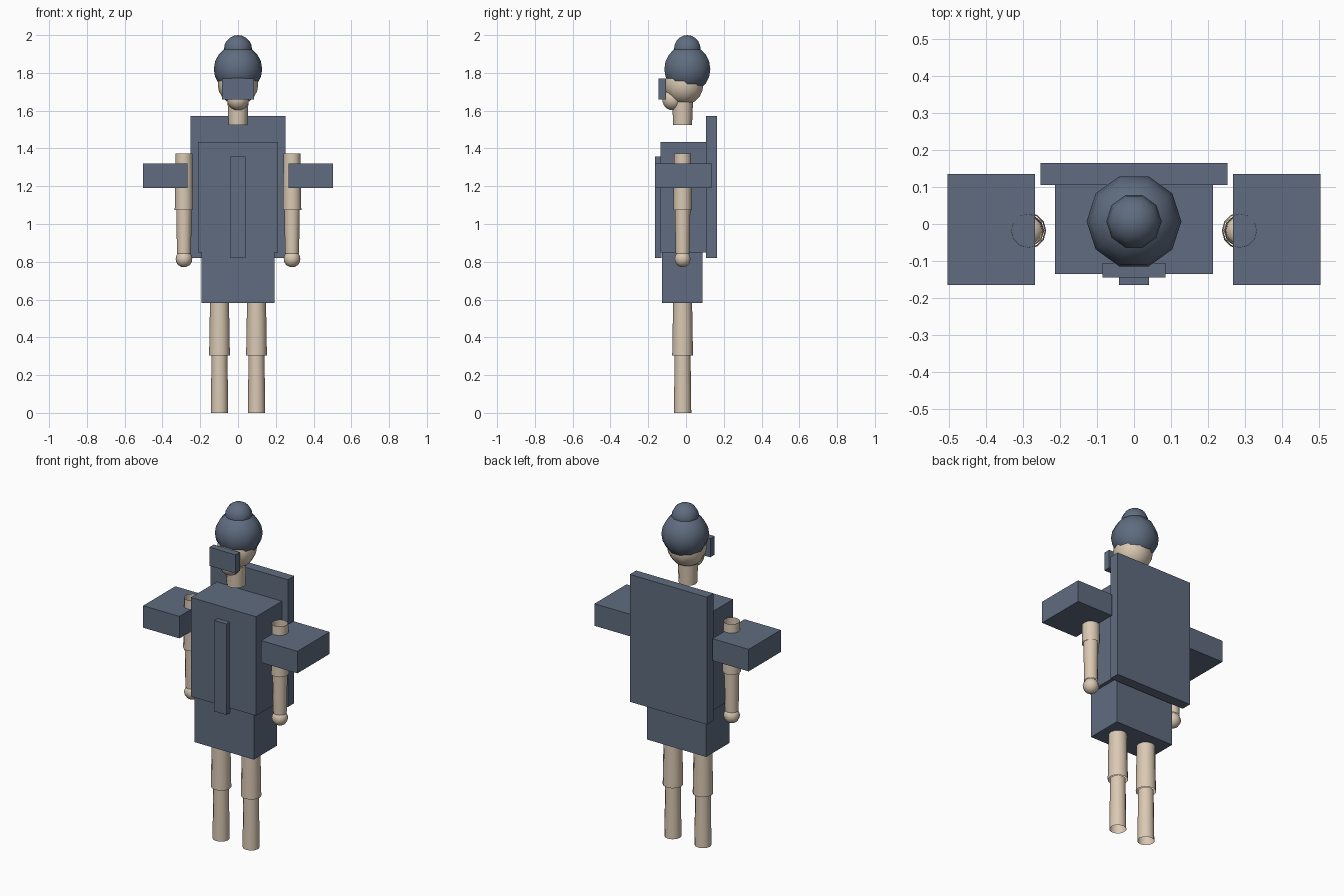
import bpy
import math

cube = bpy.data.objects.get("Cube")
if cube:
    bpy.data.objects.remove(cube, do_unlink=True)


def make_material(name, rgb):
    mat = bpy.data.materials.new(name)
    mat.use_nodes = True
    mat.diffuse_color = (*rgb, 1)
    mat.node_tree.nodes["Principled BSDF"].inputs["Base Color"].default_value = (*rgb, 1)
    return mat


SLATE = make_material("slate_blue", (0.115, 0.15, 0.215))
SKIN = make_material("skin", (0.70, 0.58, 0.45))
BODY_Y = -0.018


def finish(name, mat, smooth=False):
    obj = bpy.context.object
    obj.name = obj.data.name = name
    obj.data.materials.append(mat)
    if smooth:
        bpy.ops.object.shade_smooth_by_angle(angle=math.radians(50))
    return obj


def box(name, x, y, z):
    """Box from its (min, max) range on each axis."""
    bpy.ops.mesh.primitive_cube_add(size=1)
    obj = finish(name, SLATE)
    for v in obj.data.vertices:
        v.co = [(r[0] + r[1]) / 2 + c * (r[1] - r[0]) for r, c in zip((x, y, z), v.co)]


def ball(name, mat, centre, radius):
    bpy.ops.mesh.primitive_uv_sphere_add(segments=10, ring_count=10,
                                         radius=radius, location=centre)
    # turn the ball so that a corner points sideways
    bpy.context.object.rotation_euler.z = math.pi / 2
    finish(name, mat, True)


def tube(name, x, z0, z1, r0, r1):
    """Open-ended tapered tube standing between two heights."""
    bpy.ops.mesh.primitive_cone_add(vertices=12, radius1=r0, radius2=r1, depth=z1 - z0,
                                    end_fill_type='NOTHING',
                                    location=(x, BODY_Y, (z0 + z1) / 2))
    finish(name, SKIN, True)


# Clothing
box("torso", (-0.213, 0.213), (-0.135, 0.105), (0.85, 1.435))
box("skirt", (-0.193, 0.193), (-0.128, 0.087), (0.583, 0.85))
box("back_panel", (-0.252, 0.252), (0.105, 0.165), (0.82, 1.572))
box("front_strip", (-0.04, 0.04), (-0.165, -0.13), (0.82, 1.357))

# Head
tube("neck", 0, 1.525, 1.645, 0.05, 0.055)
ball("head", SKIN, (0, -0.01, 1.738), 0.107)
ball("jaw", SKIN, (0, -0.07, 1.661), 0.059)
ball("hair", SLATE, (0, 0.007, 1.82), 0.128)
ball("hair_bun", SLATE, (0, 0.007, 1.926), 0.074)
box("visor", (-0.085, 0.085), (-0.145, -0.105), (1.66, 1.77))

# Limbs and sleeves
for side, s in (("left", 1), ("right", -1)):
    box(side + "_sleeve", sorted((s * 0.267, s * 0.504)), (-0.165, 0.135), (1.19, 1.32))
    tube(side + "_upper_arm", s * 0.286, 1.075, 1.372, 0.049, 0.045)
    tube(side + "_forearm", s * 0.286, 0.845, 1.08, 0.037, 0.041)
    ball(side + "_hand", SKIN, (s * 0.286, BODY_Y, 0.815), 0.044)
    tube(side + "_thigh", s * 0.098, 0.305, 0.6, 0.055, 0.05)
    tube(side + "_shin", s * 0.098, 0, 0.31, 0.046, 0.042)
